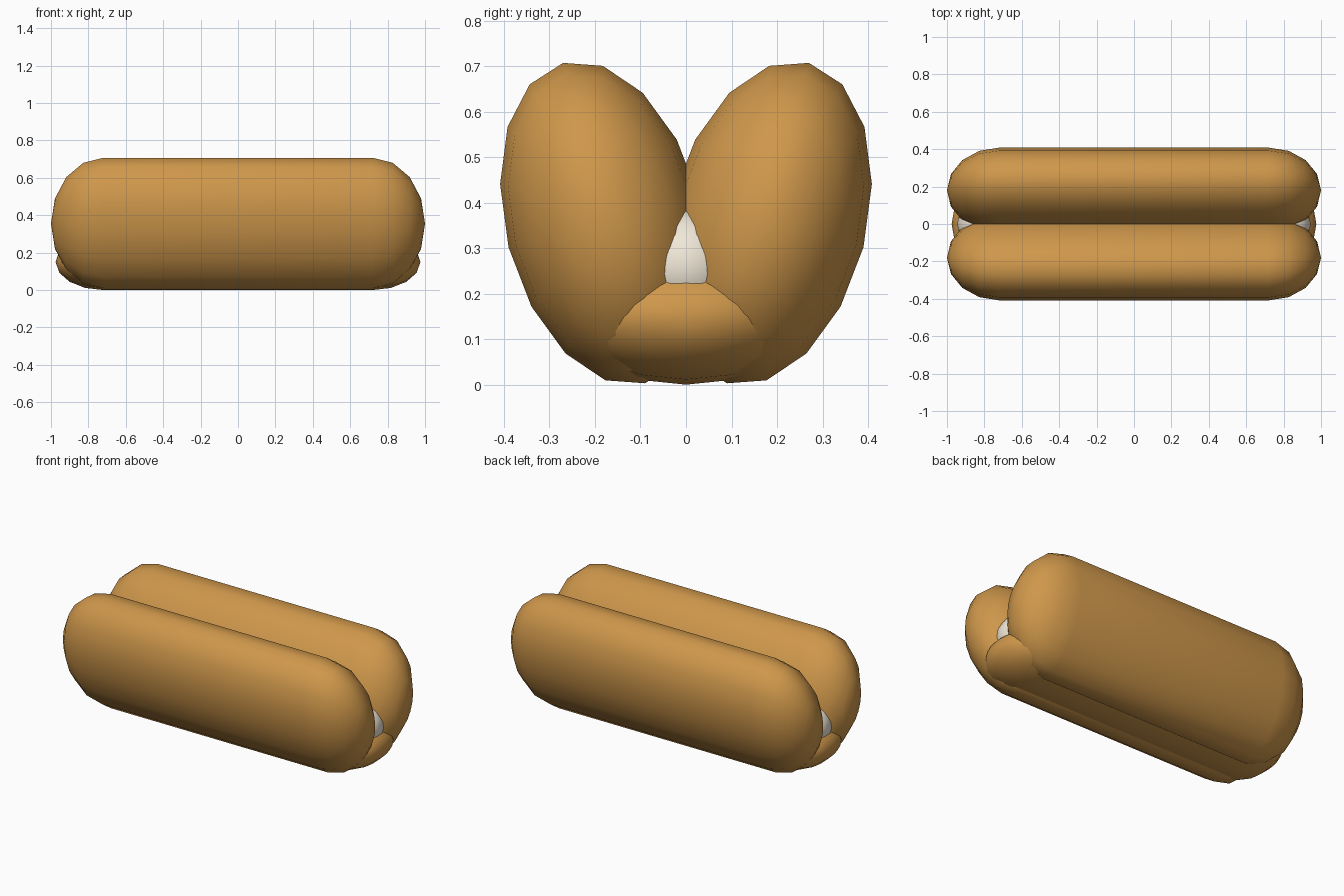
import bpy, bmesh, math
from mathutils import Vector

if "Cube" in bpy.data.objects:
    bpy.data.objects.remove(bpy.data.objects["Cube"])


def material(name, color):
    m = bpy.data.materials.new(name)
    m.diffuse_color = color
    m.use_nodes = True
    m.node_tree.nodes["Principled BSDF"].inputs["Base Color"].default_value = m.diffuse_color
    return m


def capsule(name, center, axis_a, axis_b, straight, tip, mat, segs=16, rings=4):
    """Long rounded loaf along x; axis_a and axis_b are (y, z) cross-section half axes."""
    a, b, c = Vector((0, *axis_a)), Vector((0, *axis_b)), Vector((0, *center))
    bm = bmesh.new()
    # rings from the -x tip to the +x tip, as (x, radius factor)
    angles = [math.pi / 2 * i / rings for i in range(rings)]
    right = [(straight + (tip - straight) * math.sin(t), math.cos(t)) for t in angles]
    stations = [(-x, r) for x, r in reversed(right)] + right
    loops = []
    for x, r in stations:
        loops.append([bm.verts.new(c + Vector((x, 0, 0)) + r * (
            a * math.cos(2 * math.pi * k / segs) + b * math.sin(2 * math.pi * k / segs)))
            for k in range(segs)])
    for l0, l1 in zip(loops, loops[1:]):
        for k in range(segs):
            n = (k + 1) % segs
            bm.faces.new((l0[k], l0[n], l1[n], l1[k]))
    # pointed fans close both ends
    for x, loop in ((-tip, loops[0]), (tip, loops[-1])):
        pole = bm.verts.new(c + Vector((x, 0, 0)))
        for k in range(segs):
            bm.faces.new((pole, loop[k], loop[(k + 1) % segs]))
    bmesh.ops.recalc_face_normals(bm, faces=bm.faces)
    for f in bm.faces:
        f.smooth = True
    me = bpy.data.meshes.new(name)
    bm.to_mesh(me)
    bm.free()
    me.materials.append(mat)
    ob = bpy.data.objects.new(name, me)
    bpy.context.collection.objects.link(ob)
    return ob


crust = material("crust", (0.62, 0.31, 0.07, 1))
cream = material("cream", (0.87, 0.80, 0.68, 1))

# two leaning bun halves
for side, label in ((-1, "front"), (1, "back")):
    capsule("bun_half_" + label, (side * 0.18, 0.355), (side * 0.09, 0.352),
            (side * 0.21, -0.053), 0.72, 1.0, crust)

# flat base joining the halves
capsule("bun_base", (0, 0.15), (0, 0.15), (0.29, 0), 0.72, 0.975, crust)

# pale filling tucked into the slot
capsule("filling", (0, 0.26), (0, 0.13), (0.13, 0), 0.815, 0.945, cream)
